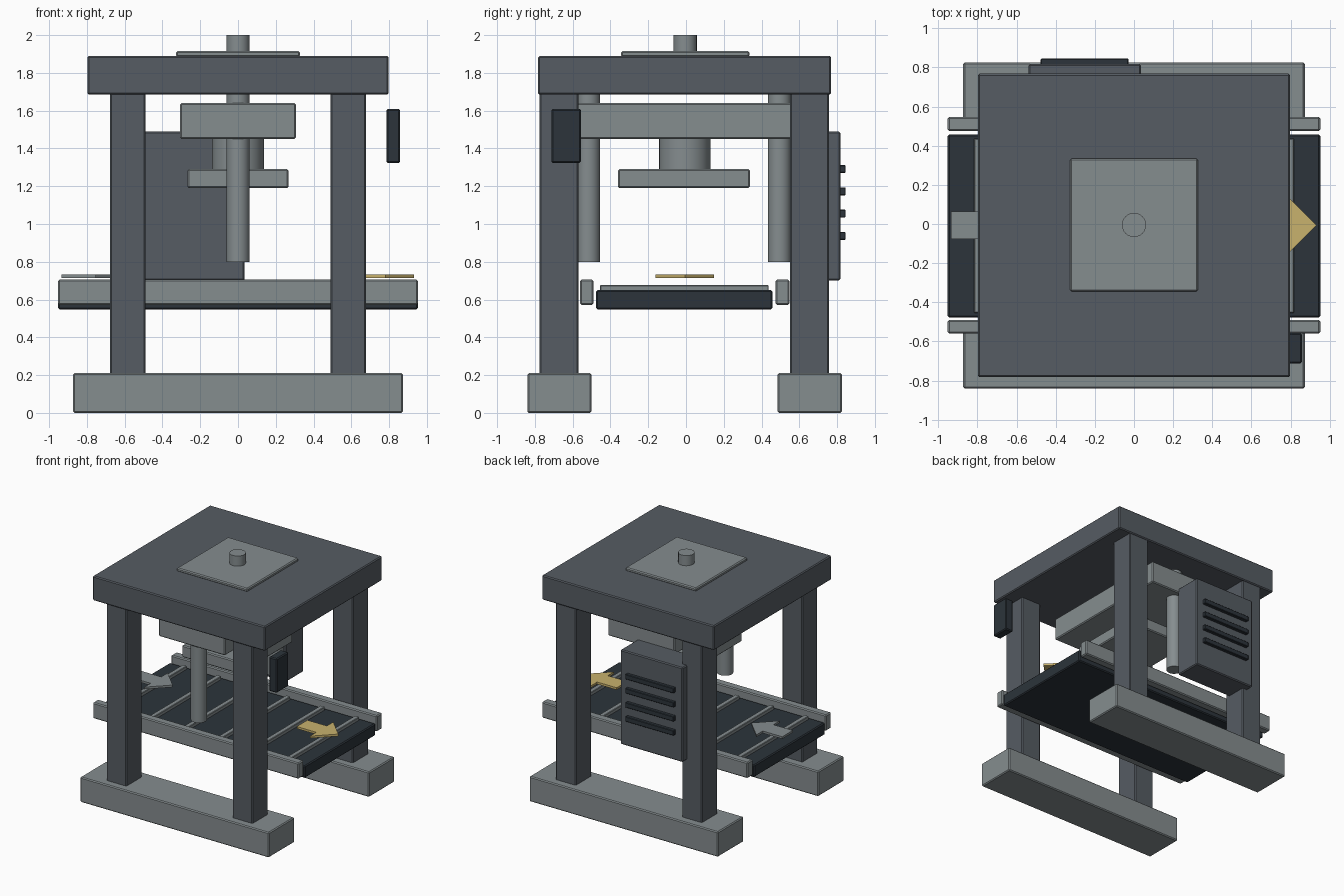
import bpy
import bmesh
from mathutils import Vector

cube = bpy.data.objects.get("Cube")
if cube:
    bpy.data.objects.remove(cube, do_unlink=True)


def material(name, rgb):
    m = bpy.data.materials.new(name)
    m.use_nodes = True
    color = (*rgb, 1.0)
    m.diffuse_color = color
    m.node_tree.nodes["Principled BSDF"].inputs["Base Color"].default_value = color
    return m


STEEL = material("light steel", (0.235, 0.266, 0.275))
FRAME = material("dark frame grey", (0.093, 0.107, 0.125))
BLACK = material("belt black", (0.025, 0.034, 0.043))
GOLD = material("arrow gold", (0.58, 0.445, 0.155))


def finish(name, bm, mat):
    mesh = bpy.data.meshes.new(name)
    bm.to_mesh(mesh)
    bm.free()
    mesh.materials.append(mat)
    obj = bpy.data.objects.new(name, mesh)
    bpy.context.collection.objects.link(obj)
    return obj


def box(name, mat, x, y, z, bevel=0.008):
    """Box from (min, max) ranges, with a small chamfer."""
    bm = bmesh.new()
    bmesh.ops.create_cube(bm, size=1)
    lo, hi = Vector((x[0], y[0], z[0])), Vector((x[1], y[1], z[1]))
    for v in bm.verts:
        v.co = (lo + hi) / 2 + v.co * (hi - lo)
    obj = finish(name, bm, mat)
    if bevel:
        mod = obj.modifiers.new("Chamfer", "BEVEL")
        mod.width = bevel
        mod.segments = 1
    return obj


def cylinder(name, mat, y, radius, z):
    bm = bmesh.new()
    bmesh.ops.create_cone(bm, cap_ends=True, segments=24, radius1=radius,
                          radius2=radius, depth=z[1] - z[0])
    bmesh.ops.translate(bm, verts=bm.verts, vec=(0, y, (z[0] + z[1]) / 2))
    for f in bm.faces:
        f.smooth = len(f.verts) == 4
    for e in bm.edges:
        e.smooth = all(f.smooth for f in e.link_faces)
    return finish(name, bm, mat)


def arrow(name, mat, tail):
    """Flat arrow pointing along +x."""
    length, neck, shaft, head = 0.335, 0.18, 0.07, 0.155
    half = [(0, shaft), (neck, shaft), (neck, head)]
    outline = half + [(length, 0)] + [(px, -py) for px, py in reversed(half)]
    bm = bmesh.new()
    face = bm.faces.new([bm.verts.new((tail + px, py - 0.006, 0.715))
                         for px, py in outline])
    ext = bmesh.ops.extrude_face_region(bm, geom=[face])
    top = [g for g in ext["geom"] if isinstance(g, bmesh.types.BMVert)]
    bmesh.ops.translate(bm, verts=top, vec=(0, 0, 0.018))
    bmesh.ops.recalc_face_normals(bm, faces=bm.faces)
    return finish(name, bm, mat)


# Base skids, posts, guide rods and conveyor rails, front and back
SIDES = {
    "front": ((-0.84, -0.5), (-0.775, -0.57), (-0.56, -0.49), -0.517),
    "back": ((0.485, 0.825), (0.55, 0.757), (0.475, 0.547), 0.495),
}
for side, (skid, post, rail, rod) in SIDES.items():
    box(f"{side}_skid", STEEL, (-0.873, 0.873), skid, (0, 0.21))
    for hand, x in (("left", (0.49, 0.677)), ("right", (-0.677, -0.49))):
        box(f"{side}_{hand}_post", FRAME, x, post, (0.2, 1.7))
    box(f"{side}_conveyor_rail", STEEL, (-0.952, 0.952), rail, (0.572, 0.705))
    cylinder(f"{side}_guide_rod", STEEL, rod, 0.062, (0.8, 1.7))

# Top slab with cover plate and stub
box("top_slab", FRAME, (-0.797, 0.797), (-0.783, 0.768), (1.685, 1.89))
box("cover_plate", STEEL, (-0.327, 0.327), (-0.345, 0.335), (1.885, 1.915))
cylinder("top_stub", STEEL, -0.005, 0.062, (1.91, 2.0))

# Press head
box("crosshead", STEEL, (-0.307, 0.307), (-0.61, 0.595), (1.45, 1.64))
cylinder("press_ram", STEEL, -0.007, 0.137, (1.28, 1.46))
box("press_plate", STEEL, (-0.267, 0.267), (-0.36, 0.338), (1.19, 1.29))

# Conveyor belt with raised slats
box("belt", BLACK, (-0.952, 0.952), (-0.477, 0.458), (0.548, 0.65))
SLATS = 6
for i in range(SLATS):
    x = -0.797 + i * 1.594 / (SLATS - 1)
    box(f"belt_slat_{i + 1}", STEEL, (x - 0.02, x + 0.02), (-0.455, 0.437),
        (0.64, 0.677), 0.004)
arrow("infeed_arrow", STEEL, -0.935)
arrow("outfeed_arrow", GOLD, 0.597)

# Rear cabinet with vents
box("rear_cabinet", FRAME, (-0.54, 0.035), (0.585, 0.817), (0.7, 1.49))
for i in range(4):
    z = 0.937 + i * 0.118
    box(f"vent_{i + 1}", BLACK, (-0.477, -0.028), (0.81, 0.845),
        (z - 0.021, z + 0.021), 0.004)

# Control box beside the front post
box("control_box", BLACK, (0.785, 0.858), (-0.713, -0.557), (1.323, 1.61))
